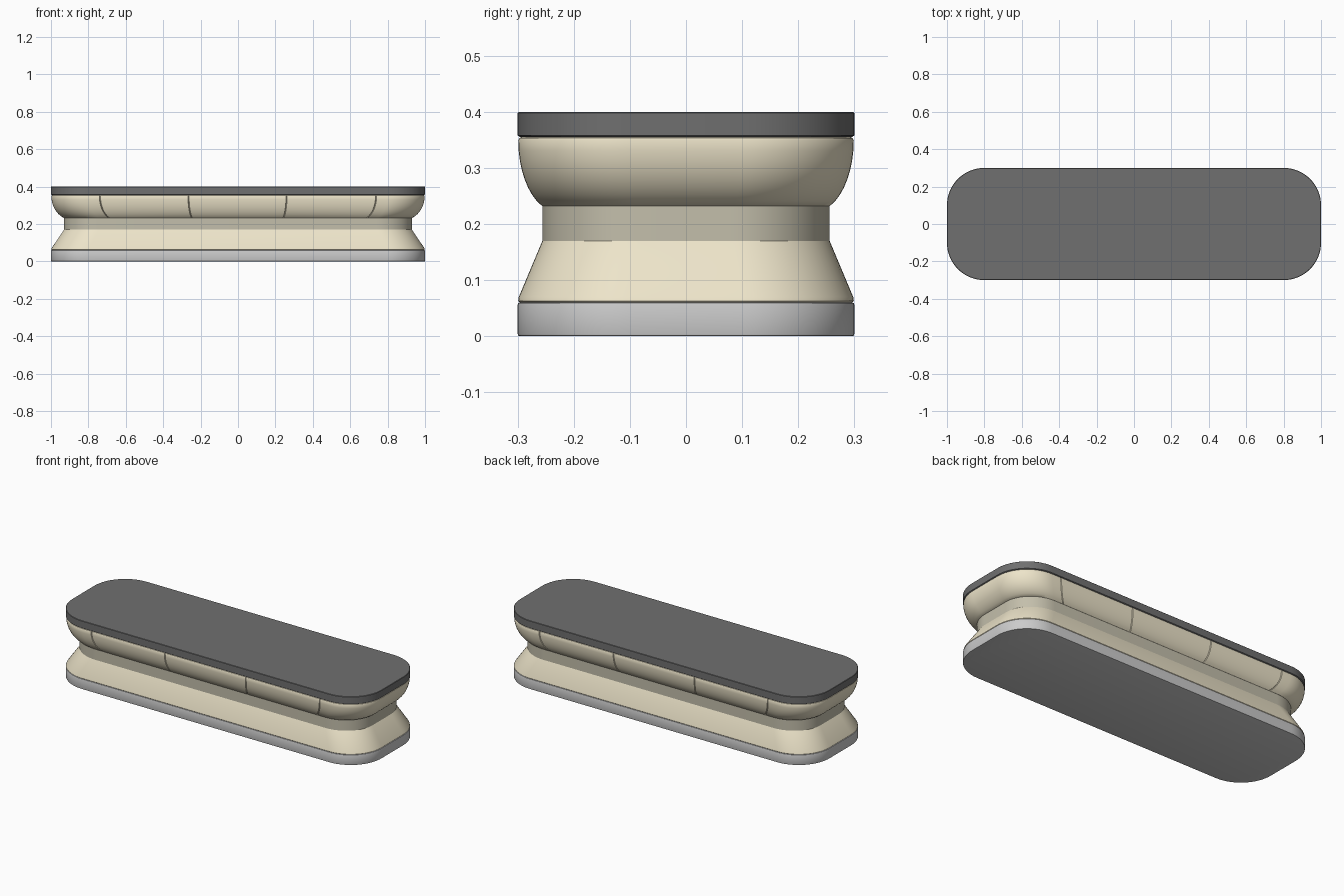
import bpy, bmesh
from math import sin, cos, pi

if "Cube" in bpy.data.objects:
    bpy.data.objects.remove(bpy.data.objects["Cube"])

HX, HY, R = 1.0, 0.3, 0.2      # half length, half depth, corner radius
SEAMS = (-0.74, -0.265, 0.26, 0.74)
BEIGE = (0.85, 0.78, 0.59, 1)
OLIVE = (0.55, 0.52, 0.41, 1)
BLACK = (0.16, 0.16, 0.16, 1)


def outline(seams):
    """Rounded rectangle as (x, y, groove) points, counter-clockwise."""
    pts = []
    for cx, cy, start in ((HX - R, HY - R, 0), (R - HX, HY - R, pi / 2),
                          (R - HX, R - HY, pi), (HX - R, R - HY, 1.5 * pi)):
        for i in range(17):
            a = start + pi / 2 * i / 16
            pts.append((cx + R * cos(a), cy + R * sin(a), 0))
        if start in (pi / 2 * 0, pi):
            side = 1 if start == 0 else -1
            # narrow V grooves along the long sides
            if start == 0:
                order = sorted(seams, reverse=True)
            else:
                order = sorted(seams)
            for s in order:
                for d, g in ((0.003, 0), (0, 1), (-0.003, 0)):
                    pts.append((s + d * side, HY * side, g))
    return pts


def loft(name, profile, color=None, seams=()):
    """Loft the outline through (inset_x, inset_y, z) rings and cap the ends."""
    bm = bmesh.new()
    pts = outline(seams)
    rings = []
    for dx, dy, z in profile:
        sx, sy = (HX - dx) / HX, (HY - dy) / HY
        rings.append([bm.verts.new((x * sx, y * sy * (1 - 0.02 * g), z))
                      for x, y, g in pts])
    n = len(pts)
    for a, b in zip(rings, rings[1:]):
        for i in range(n):
            j = (i + 1) % n
            bm.faces.new((a[i], a[j], b[j], b[i]))
    bm.faces.new(rings[0][::-1])
    bm.faces.new(rings[-1])
    bmesh.ops.remove_doubles(bm, verts=bm.verts, dist=1e-5)
    bmesh.ops.recalc_face_normals(bm, faces=bm.faces)
    me = bpy.data.meshes.new(name)
    bm.to_mesh(me)
    bm.free()
    ob = bpy.data.objects.new(name, me)
    bpy.context.collection.objects.link(ob)
    if color:
        mat = bpy.data.materials.new(name + "_finish")
        mat.diffuse_color = color
        mat.use_nodes = True
        mat.node_tree.nodes["Principled BSDF"].inputs["Base Color"].default_value = mat.diffuse_color
        me.materials.append(mat)
    bpy.ops.object.select_all(action='DESELECT')
    ob.select_set(True)
    bpy.context.view_layer.objects.active = ob
    bpy.ops.object.shade_smooth_by_angle(angle=0.6)
    return ob


IX, IY = 0.07, 0.044           # inset of the waist
B = 0.004                      # small edge rounding

# Plinth slab
loft("plinth", [(B, B, 0), (0.001, 0.001, 0.001), (0, 0, B),
                (0, 0, 0.06 - B), (0.001, 0.001, 0.059), (B, B, 0.06)])

# Tapered lower body
loft("lower_body", [(B, B, 0.06), (0.001, 0.001, 0.063), (0.003, 0.002, 0.07),
                    (IX, IY, 0.17)], BEIGE)

# Recessed waist band
loft("waist_band", [(IX, IY, 0.17), (IX, IY, 0.232)], OLIVE)

# Flared upper body with panel seams
flare = [(IX * (1 - sin(t * pi / 16) ** 0.9) * 0.97 + 0.002,
          IY * (1 - sin(t * pi / 16) ** 0.9) * 0.97 + 0.001,
          0.232 + 0.117 * (0.55 * t / 8 + 0.45 * (1 - cos(t * pi / 16))))
         for t in range(9)]
loft("upper_body", flare + [(0.003, 0.003, 0.353), (0.007, 0.007, 0.355)],
     BEIGE, SEAMS)

# Counter top
loft("counter_top", [(B, B, 0.355), (0, 0, 0.358), (0, 0, 0.398),
                     (0.002, 0.002, 0.4)], BLACK)
